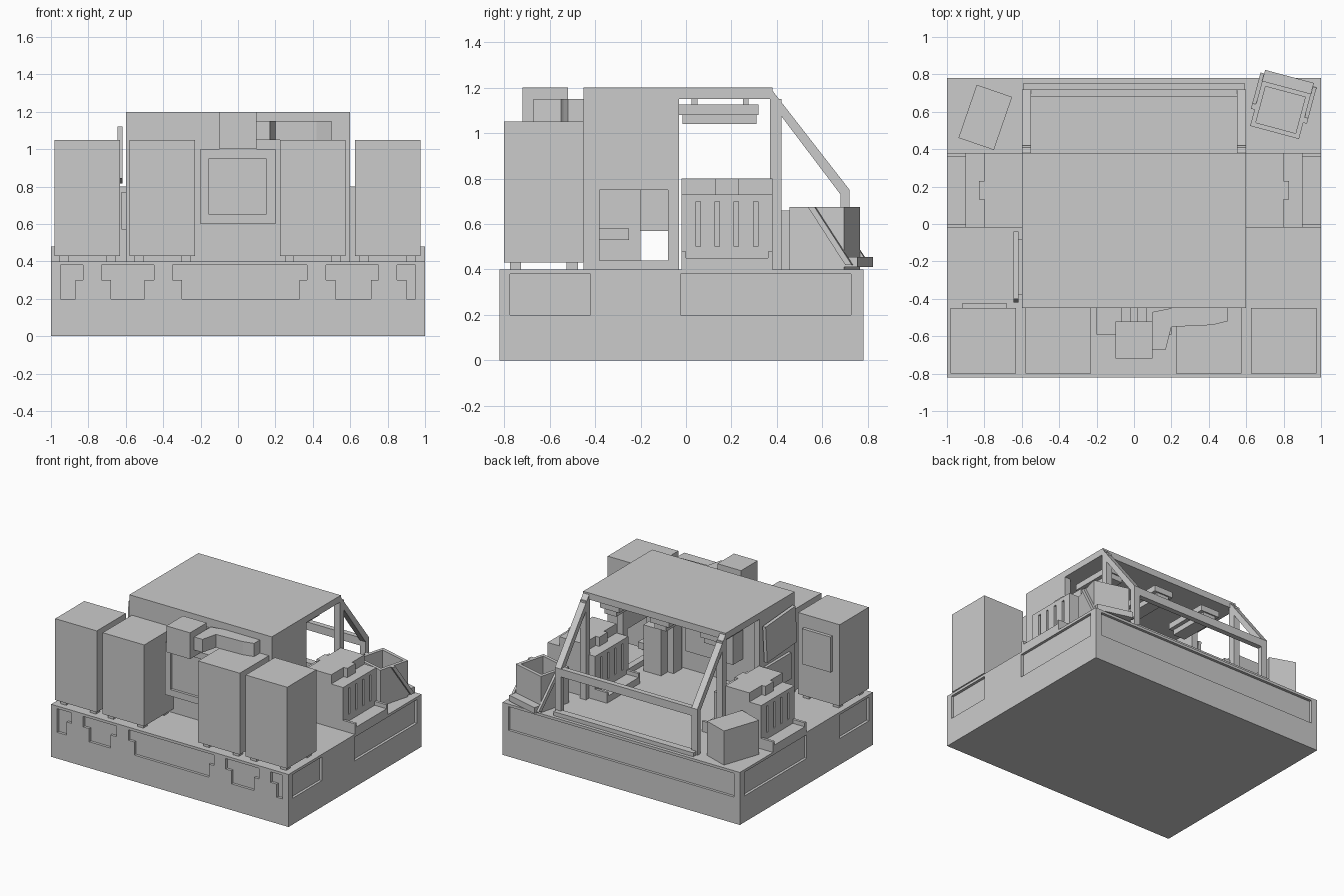
import bpy, bmesh, math
from mathutils import Matrix, Vector

if "Cube" in bpy.data.objects:
    bpy.data.objects.remove(bpy.data.objects["Cube"], do_unlink=True)

grey = bpy.data.materials.new("plain_grey")
grey.use_nodes = True
grey.diffuse_color = (0.6, 0.6, 0.6, 1)
grey.node_tree.nodes["Principled BSDF"].inputs["Base Color"].default_value = (0.6, 0.6, 0.6, 1)


def finish(name, bm):
    bmesh.ops.recalc_face_normals(bm, faces=bm.faces)
    mesh = bpy.data.meshes.new(name)
    bm.to_mesh(mesh)
    bm.free()
    mesh.materials.append(grey)
    obj = bpy.data.objects.new(name, mesh)
    bpy.context.collection.objects.link(obj)
    return obj


def add_box(bm, xs, ys, zs):
    lo, hi = Vector((xs[0], ys[0], zs[0])), Vector((xs[1], ys[1], zs[1]))
    m = Matrix.Translation((lo + hi) / 2) @ Matrix.Diagonal((*(hi - lo), 1))
    bmesh.ops.create_cube(bm, size=1, matrix=m)


def boxes(name, *parts):
    bm = bmesh.new()
    for part in parts:
        add_box(bm, *part)
    return finish(name, bm)


def add_prism(bm, points, axis, a, b):
    """Extrude a 2D outline along the given axis from a to b."""
    def place(p, d):
        q = list(p)
        q.insert(axis, d)
        return q
    face = bm.faces.new([bm.verts.new(place(p, a)) for p in points])
    new = bmesh.ops.extrude_face_region(bm, geom=[face])["geom"]
    move = [0, 0, 0]
    move[axis] = b - a
    bmesh.ops.translate(bm, vec=move, verts=[v for v in new if isinstance(v, bmesh.types.BMVert)])


def prism(name, points, axis, a, b):
    bm = bmesh.new()
    add_prism(bm, points, axis, a, b)
    return finish(name, bm)


def cut(obj, cutter):
    mod = obj.modifiers.new("cut", "BOOLEAN")
    mod.operation = "DIFFERENCE"
    mod.solver = "EXACT"
    mod.object = cutter
    cutter.hide_render = True
    cutter.hide_viewport = False
    cutter.display_type = "WIRE"
    bpy.context.view_layer.update()
    result = bpy.data.meshes.new_from_object(obj.evaluated_get(bpy.context.evaluated_depsgraph_get()))
    obj.modifiers.clear()
    obj.data = result
    bpy.data.objects.remove(cutter, do_unlink=True)


# Plinth with shallow recesses on every side
FRONT, BACK, FLOOR, ROOF = -0.82, 0.78, 0.4, 1.2
base = boxes("base", ((-1, 1), (FRONT, BACK), (0, FLOOR)))
bm = bmesh.new()
for wide_l, wide_r, low_l, low_r in ((-.95, -.83, -.95, -.87), (-.73, -.45, -.68, -.5), (-.35, .37, -.3, .33),
                                     (.47, .75, .52, .71), (.85, .95, .9, .95)):
    outline = [(wide_l, .38), (wide_r, .38), (wide_r, .3), (low_r, .3),
               (low_r, .2), (low_l, .2), (low_l, .3), (wide_l, .3)]
    outline = [p for i, p in enumerate(outline) if p != outline[i - 1]]
    add_prism(bm, outline, 1, FRONT - .05, FRONT + .02)
for s in (-1, 1):
    for ys in ((-.775, -.42), (-.025, .725)):
        add_box(bm, sorted((s * .98, s * 1.05)), ys, (.2, .38))
add_box(bm, (-.95, .95), (BACK - .02, BACK + .05), (.2, .38))
cut(base, finish("recess_cutter", bm))

# Cabin shell: roof, front wall, side walls with openings
boxes("roof", ((-.6, .6), (-.45, .38), (1.15, ROOF)))
boxes("front_wall", ((-.55, .55), (-.45, -.4), (FLOOR, 1.15)))
left_wall = boxes("left_wall", ((.55, .6), (-.45, -.03), (FLOOR, 1.15)))
cut(left_wall, boxes("left_opening", ((.5, .65), (-.38, -.08), (.44, .75))))
right_wall = boxes("right_wall", ((-.6, -.55), (-.45, -.03), (FLOOR, 1.15)))
cut(right_wall, boxes("right_opening", ((-.65, -.5), (-.2, -.08), (.44, .57))))
boxes("inner_cupboard", ((.3, .5), (-.38, -.28), (FLOOR, .8)), ((.35, .5), (-.28, -.2), (FLOOR, .75)))
boxes("cupboard_handle", ((.5, .58), (-.38, -.25), (.53, .58)))
boxes("window_panel", ((-.622, -.6), (-.38, -.08), (.57, .77)))

# Rear open frame
for side, x in (("right", -.6), ("left", .55)):
    boxes(side + "_post", ((x, x + .05), (.37, .42), (FLOOR, 1.15)))
    boxes(side + "_rear_post", ((x, x + .05), (.68, .72), (FLOOR, .75)))
    prism(side + "_brace", [(.37, ROOF), (.72, .75), (.68, .73), (.37, 1.14)], 0, x, x + .05)
boxes("rear_rail", ((-.55, .55), (.68, .72), (.69, .75)))
boxes("rear_sill", ((-.59, .59), (.7, .755), (FLOOR, .43)))

# Four cabinets on small feet
for i, x in enumerate((-.98, -.58, .225, .625)):
    feet = [((x + dx, x + dx + .05), (y, y + .05), (FLOOR, .43))
            for dx in (.025, .275) for y in (-.775, -.525)]
    boxes(f"cabinet_{i + 1}", ((x, x + .35), (-.8, -.45), (.43, 1.05)), *feet)
boxes("cabinet_plate", ((-.92, -.68), (-.45, -.425), (.68, .95)))
sign = boxes("wall_panel", ((-.013, .013), (-.18, .18), (-.14, .14)))
sign.location = (-.63, -.23, .97)
sign.rotation_euler.x = math.radians(-4)

# Air unit, its square grille and the duct
unit = boxes("air_unit", ((-.2, .2), (-.59, -.28), (.6, 1)))
cut(unit, boxes("grille_cutter", ((-.155, .15), (-.65, -.57), (.65, .95))))
boxes("duct_head", ((-.1, .1), (-.72, -.52), (1, ROOF)))
boxes("duct_links", *[((x, x + .05), (-.53, -.44), (1.08, 1.13)) for x in (-.07, .02)])
prism("duct", [(.1, -.67), (.17, -.67), (.2, -.55), (.42, -.54), (.5, -.52), (.5, -.45),
               (.2, -.45), (.1, -.47)], 2, 1.05, 1.15)

# Slotted counters on both sides
Y0, Y1 = -.02, .38
for side, s in (("right", -1), ("left", 1)):
    def span(a, b):
        return sorted((s * a, s * b))
    parts = [(span(.6, .8), (Y0, Y1), (.73, .8)),
             (span(.54, .86), (Y0, Y1), (.5, .7)),
             (span(.5, .9), (Y0, Y1), (FLOOR, .5)),
             (span(.5, .9), (Y0, Y1), (.7, .73)),
             (span(.57, .83), (.13, .23), (.73, .8))]
    for a, b in ((.5, .54), (.86, .9)):
        for i in range(5):
            y = Y0 + i * .084
            parts.append((span(a, b), (y, y + .064), (.5, .7)))
    for a, b in ((.4, .5), (.9, 1)):
        parts.append((span(a, b), (Y0, Y1), (FLOOR, .45)))
        for y in (Y0, Y1 - .02):
            parts.append((span(a, b), (y, y + .02), (.45, .48)))
    boxes(side + "_counter", *parts)

# Hanging lamps under the roof
for i, x in enumerate((-.42, 0, .42)):
    boxes(f"lamp_{i + 1}", ((x - .08, x + .08), (-.03, .32), (1.08, 1.125)),
          ((x - .05, x + .05), (-.015, .31), (1.04, 1.08)),
          *[((x - .015, x + .015), (y, y + .025), (1.125, 1.15)) for y in (.025, .25)])

# Turned box on the rear right corner
box = boxes("loose_box", ((-.1, .1), (-.15, .15), (0, .26)))
box.location = (-.795, .57, FLOOR)
box.rotation_euler.z = math.radians(-19)

# Open crate with foot plate and slanted side struts
bm = bmesh.new()
W, F, R = .135, -.13, .12
add_box(bm, (-W, W), (F, R), (0, .03))
for s in (-1, 1):
    add_box(bm, sorted((s * W, s * (W - .025))), (F, R), (.03, .275))
    add_prism(bm, [(-.04, .275), (-.01, .275), (.16, .02), (.13, .02)], 0, s * W, s * (W + .02))
for y in (F, R - .025):
    add_box(bm, (.025 - W, W - .025), (y, y + .025), (.03, .275))
add_box(bm, (-W, W), (R, .18), (.01, .055))
crate = finish("crate", bm)
crate.location = (.785, .615, FLOOR)
crate.rotation_euler.z = math.radians(-15)
